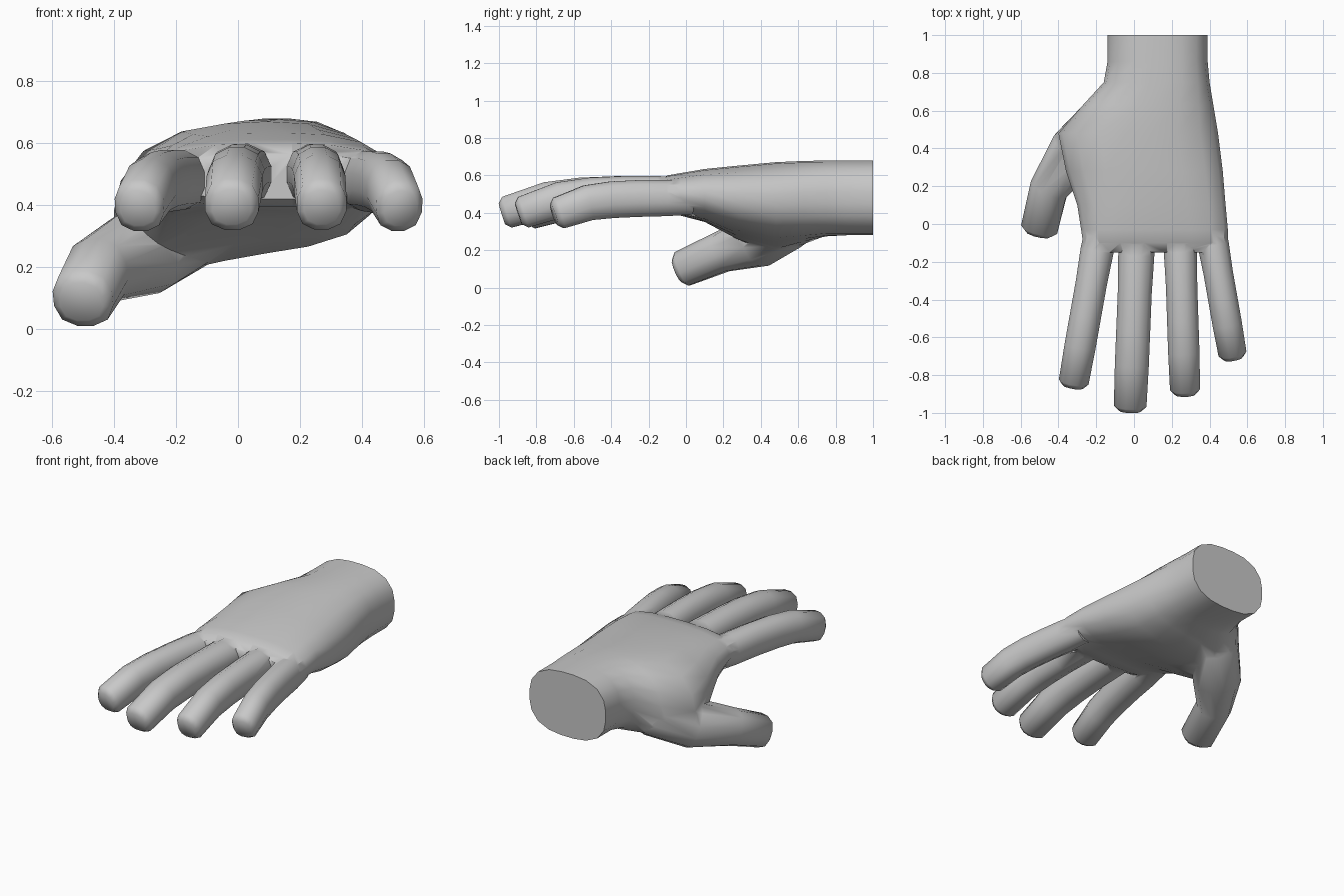
import bpy, bmesh
from math import cos, sin, pi, radians
from mathutils import Vector

if "Cube" in bpy.data.objects:
    bpy.data.objects.remove(bpy.data.objects["Cube"], do_unlink=True)

skin = bpy.data.materials.new("plain grey")
skin.use_nodes = True
GREY = (0.58, 0.58, 0.58, 1)
skin.diffuse_color = GREY
skin.node_tree.nodes["Principled BSDF"].inputs["Base Color"].default_value = GREY


def section(n, power):
    """Unit rounded-box outline."""
    pts = []
    for i in range(n):
        a = 2 * pi * (i + 0.5) / n
        c, s = cos(a), sin(a)
        r = (abs(c) ** power + abs(s) ** power) ** (-1 / power)
        pts.append((c * r, s * r))
    k = max(p[0] for p in pts)
    m = max(p[1] for p in pts)
    return [(u / k, v / m) for u, v in pts]


def skin_rings(name, rings):
    """Closed tube through a list of point rings."""
    bm = bmesh.new()
    loops = [[bm.verts.new(p) for p in ring] for ring in rings]
    n = len(loops[0])
    for a, b in zip(loops, loops[1:]):
        for i in range(n):
            j = (i + 1) % n
            bm.faces.new((a[i], a[j], b[j], b[i]))
    bm.faces.new(loops[0])
    bm.faces.new(loops[-1])
    bmesh.ops.recalc_face_normals(bm, faces=bm.faces)
    mesh = bpy.data.meshes.new(name)
    bm.to_mesh(mesh)
    bm.free()
    mesh.materials.append(skin)
    ob = bpy.data.objects.new(name, mesh)
    bpy.context.collection.objects.link(ob)
    return ob


def digit(name, path):
    """Tube along (centre, half width, half height) stations with a blunt tip."""
    path = [(Vector(c), w, h) for c, w, h in path]
    tip, w, h = path[-1]
    ahead = (tip - path[-2][0]).normalized()
    path.append((tip + ahead * 0.028, w * 0.72, h * 0.68))
    rings = []
    for i, (c, w, h) in enumerate(path):
        t = (path[min(i + 1, len(path) - 1)][0] - path[max(i - 1, 0)][0]).normalized()
        side = t.cross(Vector((0, 0, 1))).normalized()
        up = side.cross(t)
        rings.append([c + side * u * w + up * v * h for u, v in section(12, 2.5)])
    return skin_rings(name, rings)


# Palm and wrist: y, thumb edge, little-finger edge, top, bottom, thumb-side drop
stations = [
    (1.00, -.14, .39, .68, .28, 0),
    (.86, -.14, .39, .68, .28, 0),
    (.75, -.16, .40, .68, .28, .03),
    (.63, -.27, .42, .68, .27, .12),
    (.48, -.40, .445, .675, .26, .20),
    (.28, -.36, .47, .655, .30, .13),
    (.10, -.30, .485, .635, .36, .04),
    (-.03, -.28, .497, .612, .385, 0),
    (-.10, -.27, .497, .60, .395, 0),
    (-.15, -.25, .48, .565, .42, 0),
]
rings = []
for y, x0, x1, top, bottom, drop in stations:
    cx, w, cz, h = (x0 + x1) / 2, (x1 - x0) / 2, (top + bottom) / 2, (top - bottom) / 2
    rings.append([(cx + u * w, y, cz + v * h - drop * (.65 - .35 * v) * ((1 - u) / 2) ** 3)
                  for u, v in section(20, 2.7)])
hand = skin_rings("hand", rings)

# Fingers: base x, tip x, tip y, half width, base height
fingers = {
    "index_finger": (-.165, -.318, -.83, .083, .482),
    "middle_finger": (.02, -.02, -.957, .09, .50),
    "ring_finger": (.24, .27, -.87, .083, .50),
    "little_finger": (.395, .52, -.68, .078, .478),
}
# Share of length, drop, width factor, half height
bend = [(0, 0, 1, .088), (.2, 0, 1.06, .096), (.4, -.002, 1, .098), (.6, -.01, 1, .098),
        (.78, -.03, 1, .095), (1, -.097, .96, .086)]
parts = []
for name, (xb, xt, yt, w, z) in fingers.items():
    yb = .03
    path = [((xb + (xt - xb) * t, yb + (yt - yb) * t, z + dz * (z - .38) / .12), w * f, h)
            for t, dz, f, h in bend]
    parts.append(digit(name, path))

# Thumb, widening into the ball of the palm
parts.append(digit("thumb", [
    ((.0, .67, .46), .09, .10),
    ((-.16, .54, .345), .14, .145),
    ((-.31, .385, .25), .14, .14),
    ((-.45, .19, .19), .102, .108),
    ((-.50, -.02, .10), .098, .096),
]))

# Fuse the digits into the palm
bpy.context.view_layer.objects.active = hand
for part in parts:
    mod = hand.modifiers.new(part.name, "BOOLEAN")
    mod.operation = "UNION"
    mod.solver = "EXACT"
    mod.object = part
    bpy.ops.object.modifier_apply(modifier=mod.name)
    bpy.data.objects.remove(part, do_unlink=True)

bpy.ops.object.select_all(action="DESELECT")
hand.select_set(True)
bpy.ops.object.shade_smooth_by_angle(angle=radians(60))
